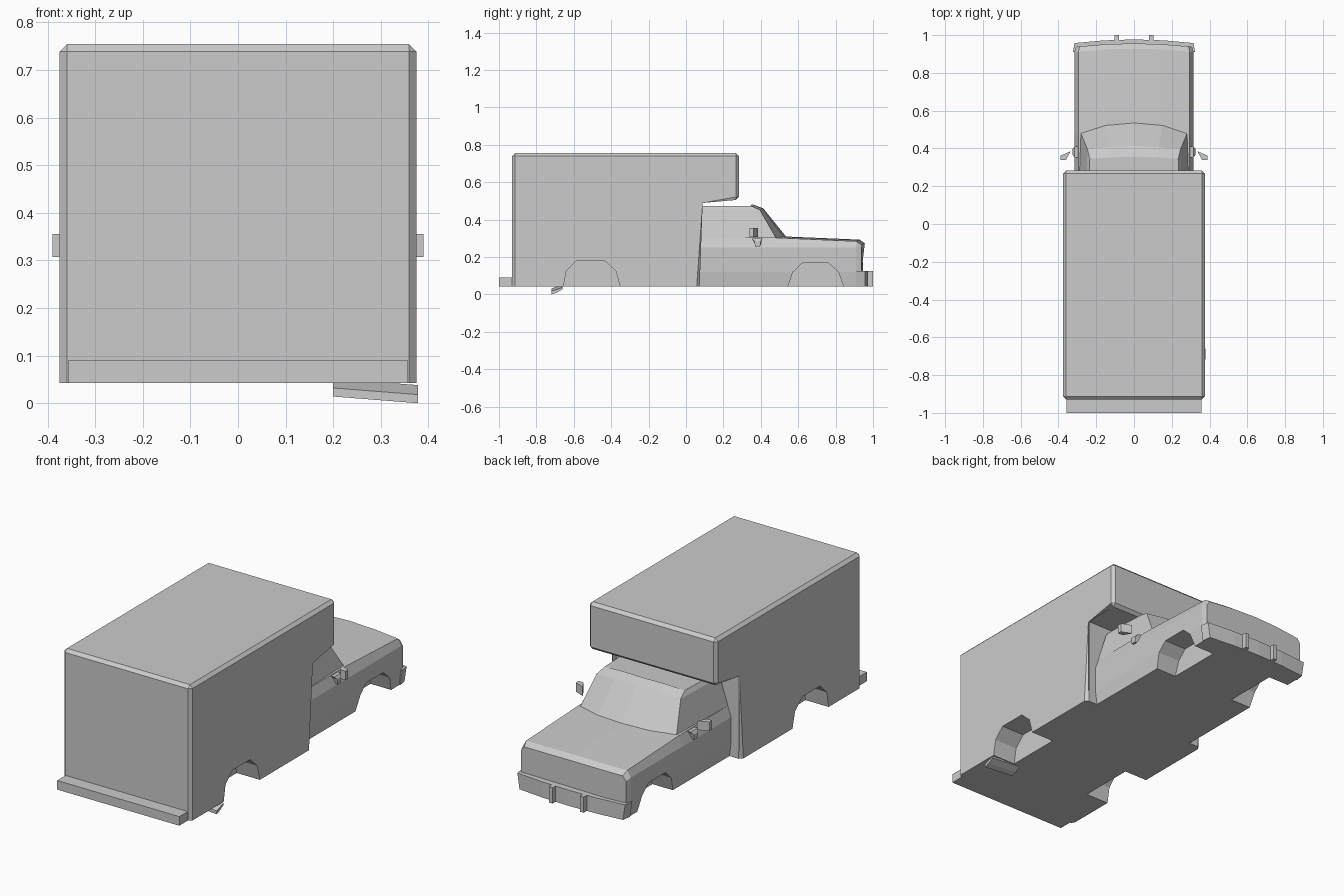
import bpy, bmesh
from mathutils import Vector

cube = bpy.data.objects.get("Cube")
if cube:
    bpy.data.objects.remove(cube, do_unlink=True)

# One plain body colour
GREY = (0.6, 0.6, 0.6, 1)
paint = bpy.data.materials.new("light grey")
paint.use_nodes = True
paint.diffuse_color = GREY
paint.node_tree.nodes["Principled BSDF"].inputs["Base Color"].default_value = GREY


def finish(name, bm):
    bmesh.ops.recalc_face_normals(bm, faces=bm.faces[:])
    mesh = bpy.data.meshes.new(name)
    bm.to_mesh(mesh)
    bm.free()
    mesh.materials.append(paint)
    ob = bpy.data.objects.new(name, mesh)
    bpy.context.collection.objects.link(ob)
    return ob


def loft(rings):
    """Closed solid through rings holding equal numbers of points."""
    bm = bmesh.new()
    rows = [[bm.verts.new(p) for p in ring] for ring in rings]
    n = len(rows[0])
    for a, b in zip(rows, rows[1:]):
        for i in range(n):
            j = (i + 1) % n
            bm.faces.new((a[i], a[j], b[j], b[i]))
    bm.faces.new(rows[0][::-1])
    bm.faces.new(rows[-1])
    return bm


def extrude_x(profile, x0, x1):
    return loft([[(x, y, z) for y, z in profile] for x in (x0, x1)])


def block(name, x0, x1, y0, y1, z0, z1):
    return finish(name, extrude_x([(y0, z0), (y1, z0), (y1, z1), (y0, z1)], x0, x1))


def cut_arches(ob, profile, inner):
    """Cut a wheel arch into both sides."""
    for s in (-1, 1):
        cutter = finish("arch_cutter", extrude_x(profile, s * inner, s * 0.5))
        cutter.hide_render = True
        mod = ob.modifiers.new("arch", "BOOLEAN")
        mod.operation, mod.solver, mod.object = "DIFFERENCE", "EXACT", cutter
        bpy.context.view_layer.objects.active = ob
        bpy.ops.object.modifier_apply(modifier=mod.name)
        bpy.data.objects.remove(cutter, do_unlink=True)


# Cargo box with the part overhanging the cab
FLOOR, WALL, UNDER = 0.042, 0.073, 0.505
bm = extrude_x([(-0.93, FLOOR), (WALL, FLOOR), (WALL, UNDER),
                (0.283, UNDER), (0.283, 0.755), (-0.93, 0.755)], -0.375, 0.375)


def is_bevelled(e):
    a, b = (v.co for v in e.verts)
    on_floor = max(a.z, b.z) < 0.05
    inner_corner = all(abs(p.y - WALL) < 0.01 and abs(p.z - UNDER) < 0.01 for p in (a, b))
    return not (on_floor or inner_corner)


bmesh.ops.bevel(bm, geom=[e for e in bm.edges if is_bevelled(e)], offset=0.016,
                offset_type="OFFSET", segments=1, affect="EDGES")
box = finish("cargo_box", bm)
cut_arches(box, [(-0.66, 0), (-0.655, 0.042), (-0.64, 0.125), (-0.585, 0.18),
                 (-0.435, 0.18), (-0.375, 0.125), (-0.353, 0.042), (-0.35, 0)], 0.24)

# Rear step
block("rear_step", -0.357, 0.357, -1.0, -0.925, FLOOR, 0.09)


# Cab lower body and hood, lofted from back to nose
def body_ring(y, top, belt, scale, bow):
    half = [(0.305, FLOOR), (0.315, 0.12), (0.315, belt), (0.295, top), (0.15, top + 0.006)]
    pts = half + [(0, top + 0.009)] + [(-x, z) for x, z in reversed(half)]
    pts += [(-0.15, FLOOR), (0, FLOOR), (0.15, FLOOR)]
    return [(x * scale, y + bow * (1 - (x / 0.315) ** 2), z) for x, z in pts]


body = finish("cab_body", loft([
    body_ring(0.06, 0.305, 0.25, 1, 0),
    body_ring(0.48, 0.303, 0.25, 1, 0),
    body_ring(0.91, 0.284, 0.25, 1, 0.018),
    body_ring(0.938, 0.264, 0.24, 0.975, 0.018)]))
cut_arches(body, [(0.538, 0), (0.545, 0.042), (0.572, 0.12), (0.622, 0.167),
                  (0.762, 0.167), (0.815, 0.12), (0.842, 0.042), (0.845, 0)], 0.185)


# Cab windows and roof
def cabin_ring(z, crown, half):
    pts = half + [(-x, y) for x, y in reversed(half) if x]
    return [(x, y, z + (crown if abs(x) < 0.2 else 0)) for x, y in pts]


finish("cab_roof", loft([
    cabin_ring(0.295, 0.012, [(0.298, 0.07), (0.283, 0.485), (0.15, 0.522), (0, 0.537)]),
    cabin_ring(0.452, 0.008, [(0.258, 0.086), (0.246, 0.395), (0.13, 0.408), (0, 0.413)]),
    cabin_ring(0.474, 0.008, [(0.245, 0.09), (0.234, 0.345), (0.13, 0.352), (0, 0.355)])]))

# Front bumper, bowed and wrapped round the corners
outer = [(0.323, 0.91), (0.315, 0.958), (0.16, 0.972), (0, 0.977)]
outline = outer + [(-x, y) for x, y in reversed(outer) if x]
finish("front_bumper", loft([[(x * k, y, z) for x, y in outline]
                             for k, z in ((0.96, FLOOR), (1, 0.125))]))

# Bumper guards, mirrors and their brackets on both sides
for s, side in ((1, "left"), (-1, "right")):
    block(side + "_bumper_guard", s * 0.08, s * 0.102, 0.95, 1.0, FLOOR, 0.125)
    head = [(0.325, 0.36), (0.36, 0.34), (0.39, 0.34), (0.39, 0.362), (0.335, 0.385)]
    finish(side + "_mirror", loft([[(s * x, y, z) for x, y in head[1:]]
                                   for z in (0.307, 0.355)]))
    foot = loft([[(s * x, y, z) for x, y in ring] for z, ring in (
        (0.257, [(0.3, 0.37), (0.325, 0.37), (0.325, 0.395), (0.3, 0.395)]),
        (0.285, [(0.285, 0.36), (0.325, 0.365), (0.325, 0.4), (0.285, 0.405)]),
        (0.3, [(0.28, 0.352), (0.315, 0.352), (0.315, 0.41), (0.28, 0.41)]))])
    finish(side + "_mirror_bracket", foot)

# Sloping exhaust pipe on the left
section = [Vector((-0.718, 0.02)), Vector((-0.718, 0.002)),
           Vector((-0.69, 0.012)), Vector((-0.66, 0.03)), Vector((-0.66, 0.04))]
finish("exhaust_pipe", loft([[(x, p.x, p.y + dz) for p in section]
                             for x, dz in ((0.2, 0.012), (0.378, -0.002))]))
